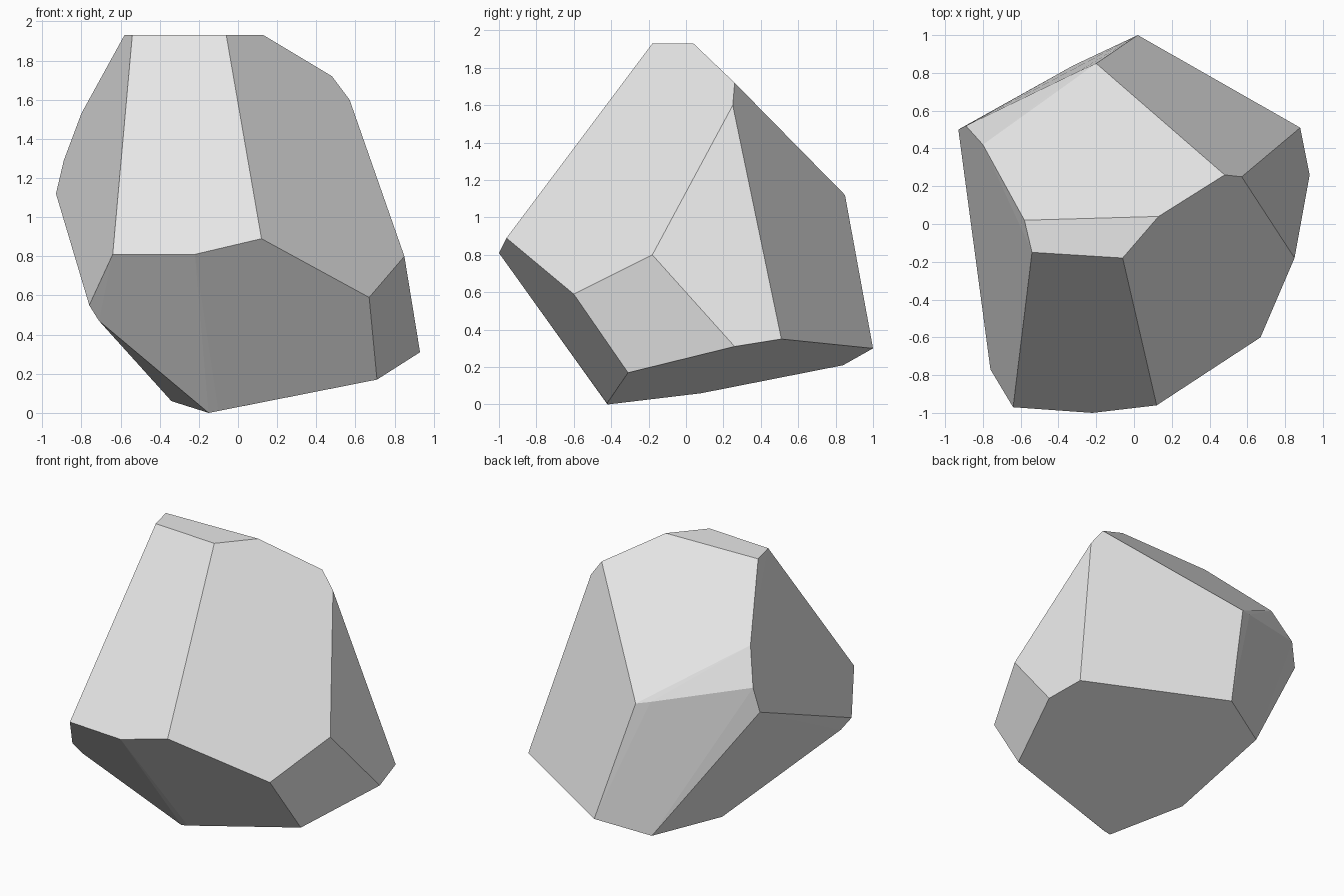
import bpy
import bmesh
import math

# Remove the default cube only
default_cube = bpy.data.objects.get("Cube")
if default_cube:
    bpy.data.objects.remove(default_cube, do_unlink=True)


def make_material(name, colour):
    material = bpy.data.materials.new(name)
    material.use_nodes = True
    material.diffuse_color = colour
    shader = material.node_tree.nodes.get("Principled BSDF")
    shader.inputs["Base Color"].default_value = colour
    shader.inputs["Roughness"].default_value = 0.9
    return material


def make_boulder(name, corner_groups, material):
    """Wrap the corners in a convex skin and merge coplanar triangles into facets."""
    bm = bmesh.new()
    for corners in corner_groups:
        for corner in corners:
            bm.verts.new(corner)
    hull = bmesh.ops.convex_hull(bm, input=bm.verts[:])
    unused = {item for item in hull["geom_interior"] + hull["geom_unused"]
              if isinstance(item, bmesh.types.BMVert)}
    bmesh.ops.delete(bm, geom=list(unused), context="VERTS")
    bmesh.ops.dissolve_limit(bm, angle_limit=math.radians(2),
                             verts=bm.verts[:], edges=bm.edges[:])
    bmesh.ops.recalc_face_normals(bm, faces=bm.faces[:])
    for face in bm.faces:
        face.smooth = False
    mesh = bpy.data.meshes.new(name)
    bm.to_mesh(mesh)
    bm.free()
    mesh.materials.append(material)
    boulder = bpy.data.objects.new(name, mesh)
    bpy.context.collection.objects.link(boulder)
    return boulder


# Flat cap of the boulder
crown = [(-.58, .02, 1.93), (.13, .04, 1.93), (-.06, -.18, 1.93), (-.54, -.15, 1.93)]

# Sloping shoulders on the back and left
shoulders = [(.48, .26, 1.72), (.57, .25, 1.6), (-.8, .42, 1.53), (-.89, .52, 1.29),
             (-.93, .5, 1.12), (-.29, .81, 1.14), (-.2, .85, 1.12)]

# Jutting ledge around the front
ledge = [(.85, -.18, .8), (.67, -.6, .59), (.12, -.96, .89), (-.22, -1, .81),
         (-.64, -.97, .81), (-.76, -.77, .55), (-.71, -.72, .47)]

# Rim of the tilted underside
underside = [(-.15, -.42, 0), (-.1, -.42, .01), (.71, -.31, .17), (.93, .26, .31),
             (.88, .51, .35), (.02, 1, .3), (-.32, .84, .21), (-.34, .08, .06)]

stone_grey = make_material("stone grey", (.8, .8, .8, 1))
make_boulder("boulder", [crown, shoulders, ledge, underside], stone_grey)
